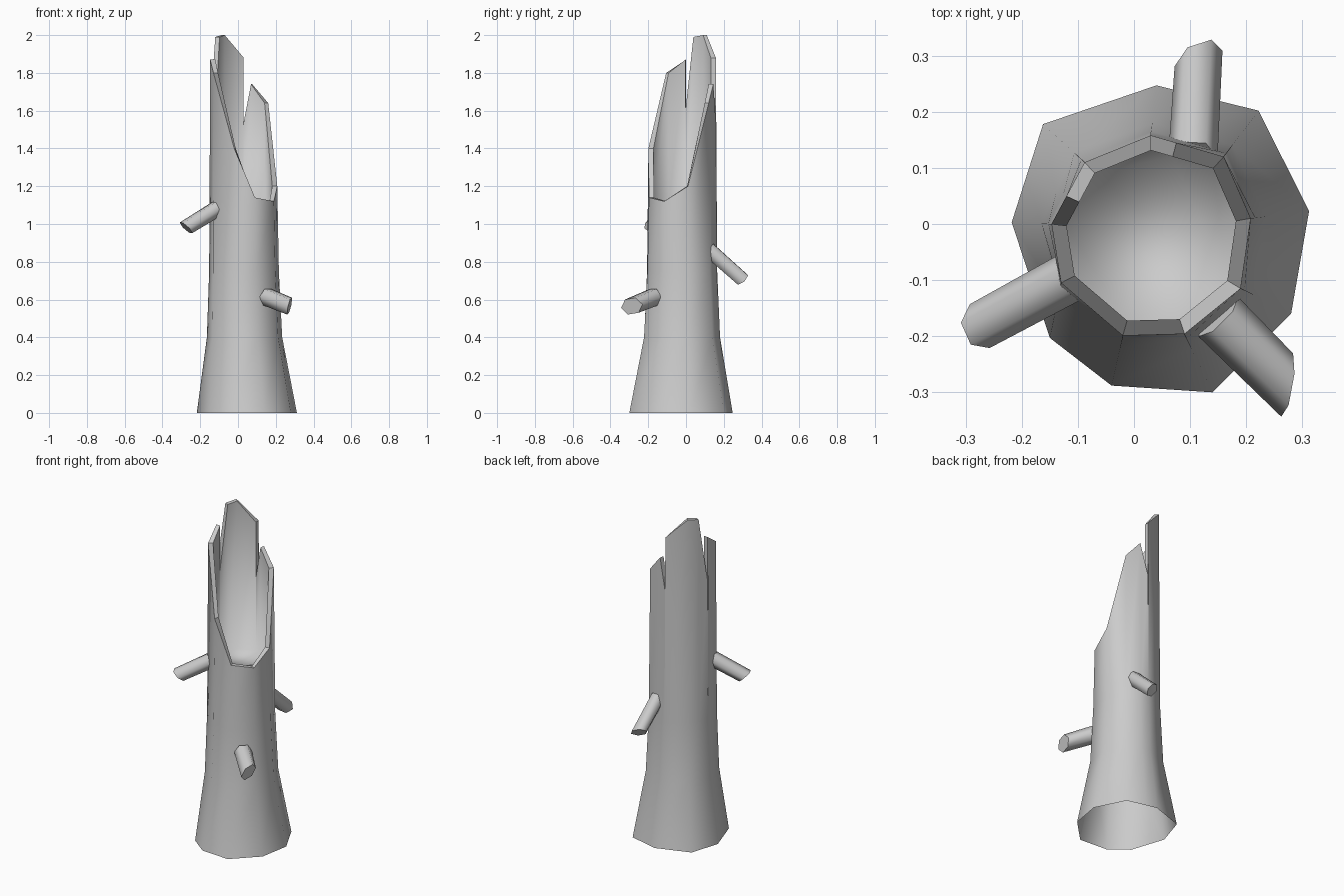
import bpy, bmesh, math
from mathutils import Vector

if "Cube" in bpy.data.objects:
    bpy.data.objects.remove(bpy.data.objects["Cube"])

# Nine-sided outlines at the foot and at the broken top, counter-clockwise from +x
FOOT = [(.312, .023), (.222, .202), (.04, .247), (-.162, .178), (-.218, .003),
        (-.15, -.203), (-.04, -.288), (.14, -.30), (.28, -.16)]
TOP = [(.208, .01), (.16, .12), (.03, .158), (-.088, .11), (-.147, 0),
       (-.13, -.105), (-.02, -.199), (.09, -.196), (.19, -.115)]
# Broken rim: (corner position, height); a repeated corner is the side of a crack
RIM = [(0, 1.2), (1, 1.64), (1.65, 1.74), (2, 1.54), (2, 1.88), (3, 2.0), (3.55, 1.99),
       (4, 1.6), (4, 1.87), (5, 1.8), (6, 1.4), (7, 1.14), (8, 1.12)]
CENTRE = Vector((.032, -.02))


def on_outline(outline, k):
    i = int(k)
    a, b = Vector(outline[i]), Vector(outline[(i + 1) % len(outline)])
    return a.lerp(b, k - i)


def finish(name, bm):
    mesh = bpy.data.meshes.new(name)
    bm.to_mesh(mesh)
    bm.free()
    obj = bpy.data.objects.new(name, mesh)
    bpy.context.collection.objects.link(obj)
    return obj


def face(bm, verts, smooth=True):
    f = bm.faces.new(verts)
    f.smooth = smooth
    return f


# Hollow trunk: flared open foot, jagged rim, cup inside
def make_trunk():
    bm = bmesh.new()
    cols = sorted({k for k, _ in RIM})
    index = {k: i for i, k in enumerate(cols)}

    def ring(z, flare, scale=1.0):
        out = []
        for k in cols:
            p = on_outline(TOP, k).lerp(on_outline(FOOT, k), flare)
            p = CENTRE + (p - CENTRE) * scale
            out.append(bm.verts.new((p.x, p.y, z)))
        return out

    rings = [ring(0, 1), ring(.4, .25), ring(.75, .08)]
    n = len(cols)
    for lo, hi in zip(rings, rings[1:]):
        for i in range(n):
            j = (i + 1) % n
            face(bm, (lo[i], lo[j], hi[j], hi[i]))
    floor = ring(1.09, 0, .85)
    face(bm, floor)

    outer, inner = [], []
    for k, z in RIM:
        p = on_outline(TOP, k)
        q = CENTRE + (p - CENTRE) * .85
        outer.append(bm.verts.new((p.x, p.y, z)))
        inner.append(bm.verts.new((q.x, q.y, z)))
    for a in range(len(RIM)):
        b = (a + 1) % len(RIM)
        face(bm, (outer[a], outer[b], inner[b], inner[a]), False)
        i, j = index[RIM[a][0]], index[RIM[b][0]]
        if i != j:
            face(bm, (rings[-1][i], rings[-1][j], outer[b], outer[a]))
            face(bm, (floor[j], floor[i], inner[a], inner[b]))
    return finish("trunk", bm)


# Broken branch stub: six-sided prism with a slanted end
def make_branch(name, start, end, radius, slant, sides=6):
    start, end, slant = Vector(start), Vector(end), Vector(slant)
    d = (end - start).normalized()
    u = d.cross(Vector((0, 0, 1))).normalized()
    v = u.cross(d)
    bm = bmesh.new()
    a, b = [], []
    for i in range(sides):
        t = math.tau * i / sides
        off = (u * math.cos(t) + v * math.sin(t)) * radius
        a.append(bm.verts.new(start + off))
        b.append(bm.verts.new(end + off * .95 + d * off.dot(slant)))
    for i in range(sides):
        j = (i + 1) % sides
        face(bm, (a[i], a[j], b[j], b[i]))
    face(bm, b, False)
    face(bm, a[::-1], False)
    bmesh.ops.recalc_face_normals(bm, faces=bm.faces)
    return finish(name, bm)


make_trunk()
make_branch("left_branch", (-.105, -.09, 1.085), (-.275, -.182, .98), .045, (-.2, -.2, .2))
make_branch("front_branch", (.15, -.165, .615), (.273, -.287, .565), .05, (-.5, -.45, 0))
make_branch("back_branch", (.105, .12, .865), (.115, .295, .71), .044, (.5, 0, .1))
